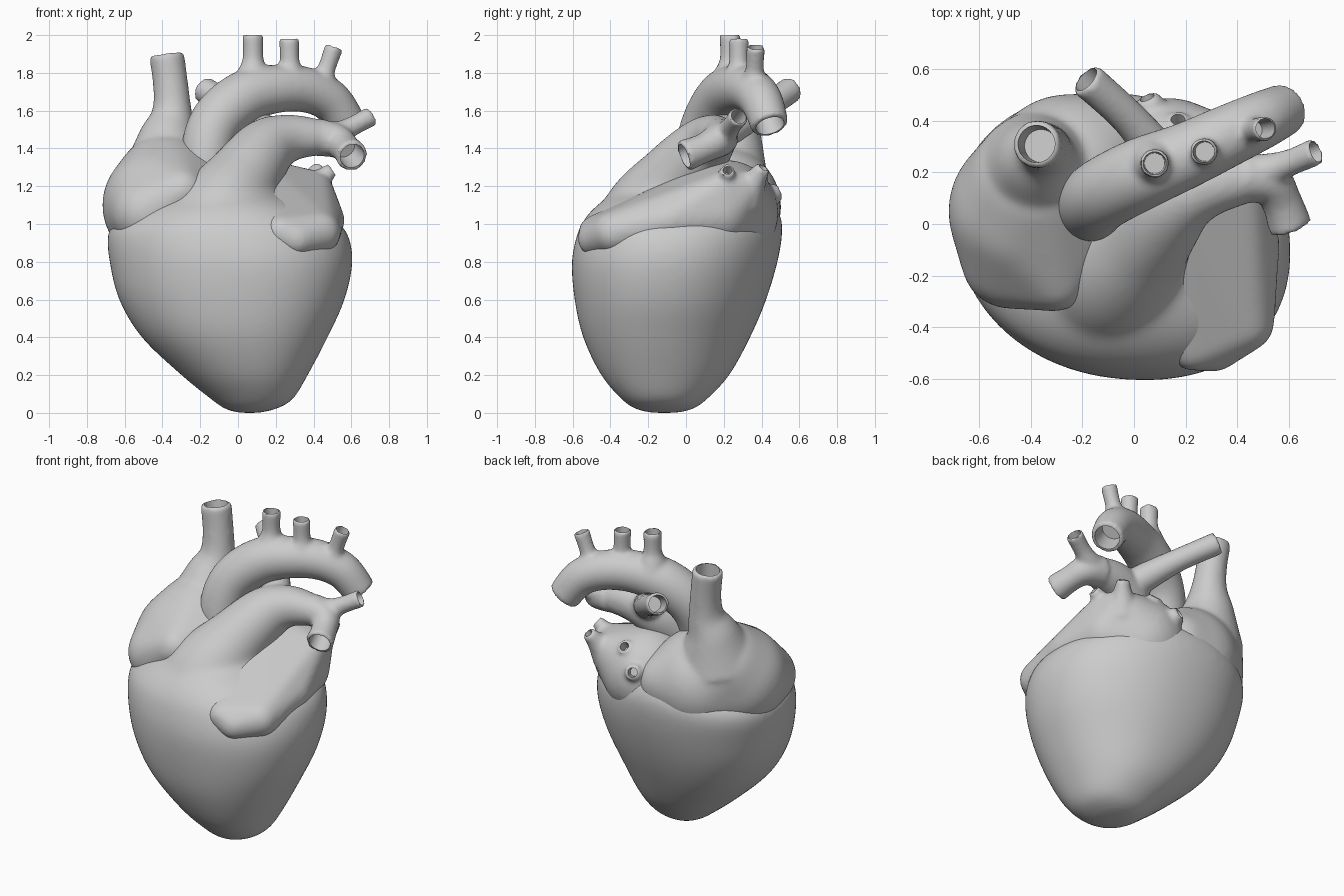
import bpy, bmesh, math
from mathutils import Vector, Matrix

if "Cube" in bpy.data.objects:
    bpy.data.objects.remove(bpy.data.objects["Cube"])


def spline(rows, n=8):
    """Catmull-Rom through rows of numbers."""
    out = []
    for i in range(len(rows) - 1):
        p = [rows[max(0, min(len(rows) - 1, i + k))] for k in (-1, 0, 1, 2)]
        for s in range(n):
            t = s / n
            out.append([0.5 * (2 * b + (c - a) * t + (2 * a - 5 * b + 4 * c - d) * t * t
                               + (3 * b - a - 3 * c + d) * t ** 3) for a, b, c, d in zip(*p)])
    return out + [list(rows[-1])]


def loft(rings):
    bm = bmesh.new()
    vs = [[bm.verts.new(p) for p in r] for r in rings]
    n = len(vs[0])
    for a, b in zip(vs, vs[1:]):
        for i in range(n):
            bm.faces.new((a[i], a[(i + 1) % n], b[(i + 1) % n], b[i]))
    bm.faces.new(vs[0][::-1])
    bm.faces.new(vs[-1])
    bmesh.ops.recalc_face_normals(bm, faces=bm.faces)
    return to_mesh(bm)


def to_mesh(bm):
    me = bpy.data.meshes.new("part")
    bm.to_mesh(me)
    bm.free()
    return me


def tube(path, n=8, sides=28):
    """Round tube through (x, y, z, radius) points."""
    pts = spline(path, n)
    cs = [Vector(p[:3]) for p in pts]
    rings, u = [], None
    for i, c in enumerate(cs):
        d = (cs[min(i + 1, len(cs) - 1)] - cs[max(i - 1, 0)]).normalized()
        if u is None:
            u = d.orthogonal()
        u = (u - d * u.dot(d)).normalized()
        v = d.cross(u)
        rings.append([c + (u * math.cos(a) + v * math.sin(a)) * pts[i][3]
                      for a in (2 * math.pi * k / sides for k in range(sides))])
    return loft(rings)


def bore(path, depth=0.14, wall=0.8):
    """Cutter that hollows the far end of a tube."""
    a, b = Vector(path[-2][:3]), Vector(path[-1][:3])
    d = (b - a).normalized()
    r = path[-1][3] * wall
    return tube([(*(b - d * depth), r * 0.85), (*(b + d * 0.05), r)], 1)


def blob(spheres):
    """Convex skin around (x, y, z, radius) spheres."""
    bm = bmesh.new()
    for x, y, z, r in spheres:
        bmesh.ops.create_icosphere(bm, subdivisions=4, radius=r, matrix=Matrix.Translation((x, y, z)))
    bmesh.ops.delete(bm, geom=bm.edges[:], context='EDGES_FACES')
    bmesh.ops.convex_hull(bm, input=bm.verts[:])
    bmesh.ops.delete(bm, geom=[v for v in bm.verts if not v.link_faces], context='VERTS')
    return to_mesh(bm)


def merge(meshes):
    bm = bmesh.new()
    for m in meshes:
        bm.from_mesh(m)
    return to_mesh(bm)


def add(name, me):
    o = bpy.data.objects.new(name, me)
    bpy.context.collection.objects.link(o)
    return o


def fuse(name, meshes, smooth, cutters=(), voxel=0.014):
    """Blend parts into one skin, then hollow the vessel ends."""
    o = add(name, merge(meshes))
    m = o.modifiers.new("skin", 'REMESH')
    m.mode, m.voxel_size = 'VOXEL', voxel
    s = o.modifiers.new("soften", 'SMOOTH')
    s.factor, s.iterations = 0.5, smooth
    c = None
    if cutters:
        c = add("bore_cutter", merge(cutters))
        c.hide_render = True
        b = o.modifiers.new("bores", 'BOOLEAN')
        b.object, b.operation, b.solver = c, 'DIFFERENCE', 'EXACT'
    bpy.context.view_layer.update()
    me = bpy.data.meshes.new_from_object(o.evaluated_get(bpy.context.evaluated_depsgraph_get()))
    o.modifiers.clear()
    o.data = me
    if c:
        bpy.data.objects.remove(c)
    bpy.ops.object.select_all(action='DESELECT')
    o.select_set(True)
    bpy.context.view_layer.objects.active = o
    bpy.ops.object.shade_smooth_by_angle(angle=math.radians(50))
    return o


def soft(meshes, smooth):
    """Heavily smoothed skin, returned as a mesh."""
    o = fuse("core", meshes, smooth)
    me = o.data
    bpy.data.objects.remove(o)
    return me


def fat(t):
    """Slightly squared sine, for fuller cross-sections."""
    return math.copysign(abs(t) ** 0.93, t)


# Ventricles: z, x min, x max, y min, y max
levels = [(0, 0.0, 0.12, -0.19, -0.04), (0.02, -0.07, 0.2, -0.27, 0.04), (0.07, -0.14, 0.29, -0.34, 0.11),
          (0.2, -0.3, 0.37, -0.45, 0.23), (0.4, -0.51, 0.475, -0.545, 0.34), (0.6, -0.63, 0.565, -0.59, 0.425),
          (0.8, -0.68, 0.607, -0.605, 0.485), (0.95, -0.69, 0.58, -0.575, 0.51), (1.03, -0.63, 0.5, -0.535, 0.505),
          (1.1, -0.52, 0.38, -0.47, 0.47), (1.17, -0.35, 0.2, -0.37, 0.4)]
rings = []
for z, x0, x1, y0, y1 in spline(levels, 5):
    rx, ry = (x1 - x0) / 2, (y1 - y0) / 2
    sh = 0.1 * ry
    ry = math.sqrt(ry * ry - sh * sh)
    rings.append([((x0 + x1) / 2 + rx * fat(math.cos(a)),
                   (y0 + y1) / 2 + ry * fat(math.sin(a)) - sh * math.cos(a), z)
                  for a in (2 * math.pi * k / 64 for k in range(64))])
body = loft(rings)

# Outflow cone and pulmonary trunk
trunk = tube([(-0.14, -0.2, 0.75, 0.36), (-0.08, -0.17, 1.03, 0.285), (0.035, -0.05, 1.25, 0.2),
              (0.15, 0.085, 1.4, 0.165), (0.27, 0.145, 1.455, 0.13), (0.4, 0.17, 1.46, 0.105),
              (0.47, 0.18, 1.46, 0.09)])
core = soft([body, trunk], 45)

# Pulmonary branches
arteries = [
    [(0.42, 0.18, 1.46, 0.085), (0.53, 0.21, 1.48, 0.066), (0.61, 0.24, 1.52, 0.052), (0.705, 0.28, 1.57, 0.054)],
    [(0.42, 0.18, 1.46, 0.1), (0.52, 0.165, 1.44, 0.09), (0.57, 0.09, 1.4, 0.078), (0.605, -0.01, 1.36, 0.086)],
    [(0.18, 0.12, 1.45, 0.1), (0.1, 0.26, 1.52, 0.085), (-0.02, 0.41, 1.61, 0.07), (-0.185, 0.56, 1.715, 0.07)]]
fuse("ventricles_and_pulmonary_artery", [core] + [tube(p) for p in arteries], 5,
     [bore(p) for p in arteries])

# Aorta with three arch branches
arch = [(-0.13, 0.05, 1.15, 0.12), (-0.165, 0.07, 1.36, 0.135), (-0.115, 0.12, 1.54, 0.14), (0.03, 0.195, 1.67, 0.14),
        (0.2, 0.265, 1.715, 0.128), (0.36, 0.34, 1.71, 0.12), (0.49, 0.4, 1.65, 0.112), (0.585, 0.445, 1.52, 0.1)]
branches = []
for x, y, z, r, dx, dy, dz in [(0.08, 0.235, 2.002, 0.055, 0, 0, 1), (0.27, 0.28, 1.985, 0.052, -0.03, 0.0, 1),
                               (0.51, 0.37, 1.94, 0.048, 0.35, 0.05, 1)]:
    d = Vector((dx, dy, dz)).normalized()
    branches.append([(*(Vector((x, y, z)) - d * t), r * k)
                     for t, k in ((0.27, 2.1), (0.18, 1.4), (0.12, 1.0), (0, 1.05))])
fuse("aorta", [tube(p) for p in [arch] + branches], 6, [bore(p) for p in [arch] + branches])

# Right atrium with the upper vena cava
cava = [(-0.37, 0.2, 1.28, 0.25), (-0.37, 0.25, 1.45, 0.165), (-0.35, 0.285, 1.58, 0.11),
        (-0.355, 0.3, 1.72, 0.094), (-0.378, 0.31, 1.9, 0.094)]
right = blob([(-0.405, 0.05, 1.1, 0.315), (-0.25, 0.18, 1.09, 0.325), (-0.38, 0.14, 1.2, 0.275),
              (-0.48, -0.14, 1.06, 0.19), (-0.3, -0.21, 1.17, 0.13), (-0.1, 0.31, 1.09, 0.19)])
fuse("right_atrium_and_vena_cava", [soft([right], 20), tube(cava)], 14, [bore(cava)])

# Left atrium with pulmonary vein stubs
left = blob([(0.225, -0.485, 0.96, 0.085), (0.31, -0.48, 0.92, 0.095), (0.43, -0.38, 0.955, 0.115),
             (0.45, -0.08, 1.02, 0.115), (0.13, 0.21, 1.06, 0.28), (0.33, 0.16, 1.06, 0.19),
             (0.42, 0.2, 1.2, 0.08), (0.37, 0.32, 1.19, 0.09), (0.2, 0.22, 1.24, 0.09)])
veins = [[(0.38, 0.2, 1.18, 0.09), (0.45, 0.215, 1.25, 0.05), (0.5, 0.22, 1.285, 0.04)],
         [(0.35, 0.31, 1.14, 0.11), (0.4, 0.37, 1.24, 0.06), (0.43, 0.41, 1.3, 0.04)],
         [(0.1, 0.36, 1.12, 0.1), (0.07, 0.44, 1.15, 0.065), (0.05, 0.49, 1.17, 0.048)],
         [(0.17, 0.3, 1.16, 0.1), (0.17, 0.37, 1.24, 0.06), (0.17, 0.405, 1.28, 0.045)]]
fuse("left_atrium_and_veins", [soft([left], 15)] + [tube(p) for p in veins], 6,
     [bore(p, 0.06, 0.65) for p in veins])
